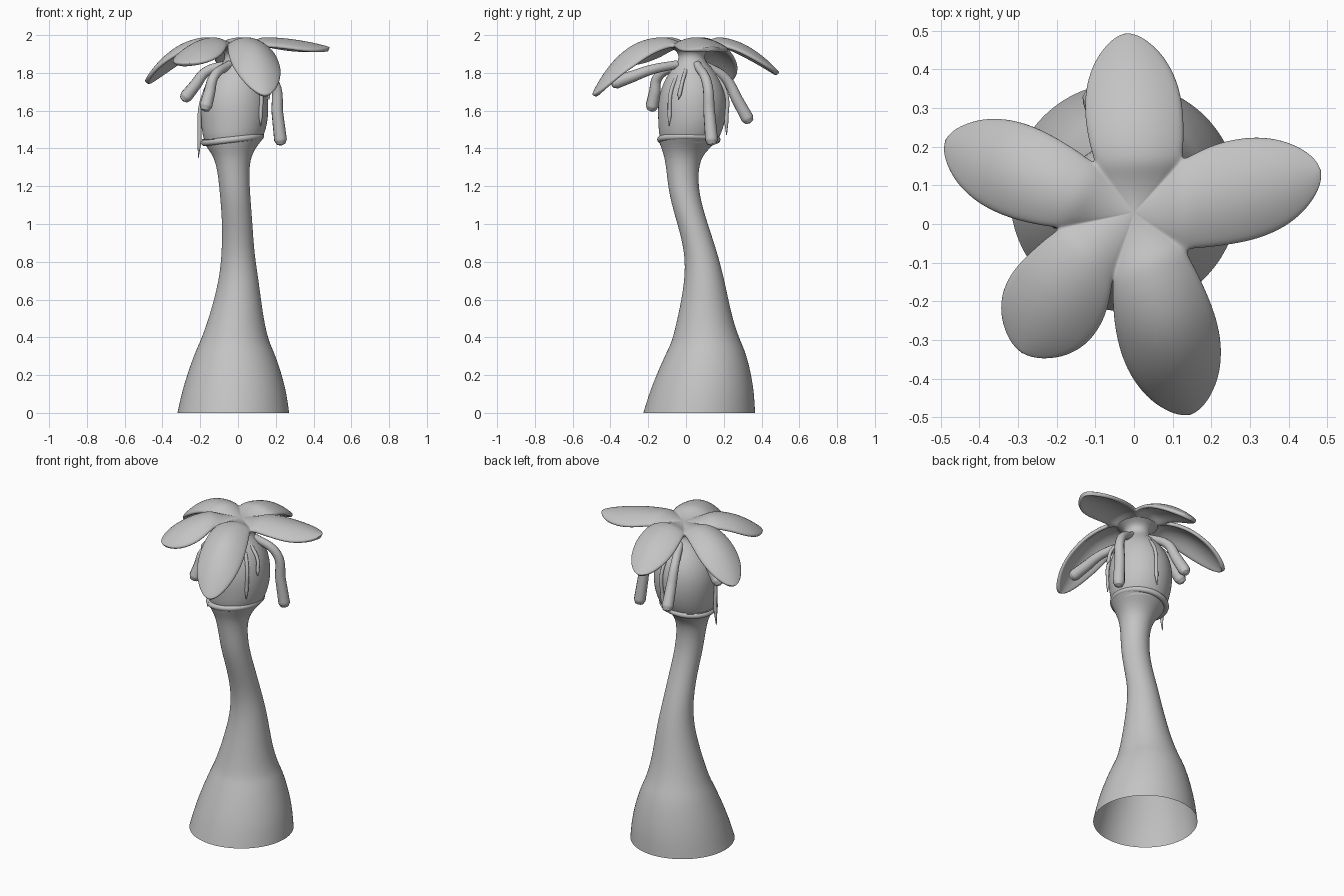
import bpy, bmesh, math
from mathutils import Vector

cube = bpy.data.objects.get("Cube")
if cube:
    bpy.data.objects.remove(cube)

grey = bpy.data.materials.new("plain_grey")
grey.use_nodes = True
colour = (0.55, 0.55, 0.55, 1)
grey.diffuse_color = colour
grey.node_tree.nodes["Principled BSDF"].inputs["Base Color"].default_value = colour


def finish(name, bm, thickness=0):
    """Turn a bmesh into a smooth subdivided object."""
    bmesh.ops.remove_doubles(bm, verts=bm.verts, dist=0.0005)
    bmesh.ops.recalc_face_normals(bm, faces=bm.faces)
    for face in bm.faces:
        face.smooth = True
    mesh = bpy.data.meshes.new(name)
    bm.to_mesh(mesh)
    bm.free()
    mesh.materials.append(grey)
    obj = bpy.data.objects.new(name, mesh)
    bpy.context.collection.objects.link(obj)
    if thickness:
        solid = obj.modifiers.new("thickness", 'SOLIDIFY')
        solid.thickness = thickness
        solid.offset = 0
    obj.modifiers.new("smooth", 'SUBSURF').levels = 2
    obj.modifiers["smooth"].render_levels = 2


def skin(bm, rows, closed=False):
    """Bridge equal rows of points with quads."""
    grid = [[bm.verts.new(p) for p in row] for row in rows]
    for a, b in zip(grid, grid[1:]):
        count = len(a)
        for i in range(count if closed else count - 1):
            j = (i + 1) % count
            bm.faces.new((a[i], a[j], b[j], b[i]))


def loft(name, rings, sides=28):
    """Stack of circles, each given as height, centre x, centre y, radius."""
    bm = bmesh.new()
    turns = [math.tau * i / sides for i in range(sides)]
    skin(bm, [[(x + r * math.cos(t), y + r * math.sin(t), z) for t in turns]
              for z, x, y, r in rings], True)
    finish(name, bm)


# Curved stem with a flared open foot
loft("stem", [
    (0, -.025, .07, .298), (.12, -.02, .085, .277), (.25, -.018, .1, .237),
    (.34, -.018, .107, .202), (.38, -.018, .107, .182), (.5, -.01, .1, .145),
    (.7, .005, .1, .105), (.85, 0, .08, .086), (1, -.003, .035, .08),
    (1.15, -.015, -.01, .08), (1.28, -.025, -.02, .083), (1.36, -.03, -.015, .1),
    (1.41, -.035, 0, .135), (1.45, -.03, .015, .162)])

# Bulb with a narrow neck opening under the flower
loft("bulb", [
    (1.43, -.03, .015, .145), (1.47, -.025, .02, .164), (1.54, -.02, .03, .178),
    (1.62, -.02, .033, .184), (1.7, -.018, .035, .174), (1.77, -.012, .035, .145),
    (1.82, -.005, .033, .108), (1.86, 0, .03, .074), (1.89, 0, .03, .068),
    (1.915, 0, .03, .08), (1.935, 0, .03, .115)])

# Tilted lip between stem and bulb
bpy.ops.mesh.primitive_torus_add(
    major_segments=48, minor_segments=12, major_radius=.151, minor_radius=.017,
    location=(-.028, .015, 1.447), rotation=(0, -.12, 0))
collar = bpy.context.object
collar.name = "collar"
collar.data.materials.append(grey)
bpy.ops.object.shade_smooth()

# Flower: five wedge-shaped petals welded along their shared edges
centre = Vector((0, .03, 1.945))
notches = [Vector((x, y, 1.942)) for x, y in
           ((.125, .165), (-.1, .155), (-.19, -.01), (-.055, -.14), (.13, -.065))]
# Each petal: tip, side fullness, edge droop, how late the blade bends down
petals = [((-.02, .49, 1.79), .06, .05, 2), ((-.485, .215, 1.74), .09, .06, 2.3),
          ((-.29, -.33, 1.84), .12, .06, 2), ((.145, -.49, 1.67), .1, .09, 2.6),
          ((.485, .14, 1.925), .07, .05, 2)]
across = [i / 4 for i in range(-4, 5)]
rise = .036
bm = bmesh.new()
for k, (tip, fullness, droop, bend) in enumerate(petals):
    a, b, tip = notches[k], notches[(k + 1) % 5], Vector(tip)
    middle, half = (a + b) / 2, (b - a) / 2
    length = tip - middle
    side = Vector((-length.y, length.x, 0)).normalized()
    rows = []
    # Inner bowl, from the flower centre out to the notches
    for s in (0, .25, .5, .75):
        rows.append([centre.lerp(middle, s) + half * s * u
                     + Vector((0, 0, rise * s * s * (1 - u * u))) for u in across])
    # Free blade, from the notches to the tip
    for s in (0, .1, .2, .35, .5, .65, .78, .88, .95, 1):
        width = (half.length + fullness * s) * (1 - s ** 2.5) ** .7
        reach = half.normalized().lerp(side, min(1, 3 * s)) * width
        ridge = rise + middle.z + (tip.z - middle.z - rise) * s ** bend
        fall = (rise + (droop - rise) * min(1, 2 * s)) * (1 - s ** 4)
        row = []
        for u in across:
            p = middle + length * s + reach * u
            p.z = ridge - fall * u * u
            row.append(p)
        rows.append(row)
    skin(bm, rows)
finish("flower", bm, .024)


def tendril(name, points, radii):
    """Round-ended tube through a few points."""
    curve = bpy.data.curves.new(name, 'CURVE')
    curve.dimensions = '3D'
    curve.bevel_depth = 1
    curve.bevel_resolution = 4
    curve.use_fill_caps = True
    spline = curve.splines.new('BEZIER')
    spline.resolution_u = 10
    spline.bezier_points.add(len(points) - 1)
    for bp, co, r in zip(spline.bezier_points, points, radii):
        bp.co = co
        bp.radius = r
        bp.handle_left_type = bp.handle_right_type = 'AUTO'
    curve.materials.append(grey)
    obj = bpy.data.objects.new(name, curve)
    bpy.context.collection.objects.link(obj)


# Thick drooping fingers, one under each petal: elbow and end
fingers = [((.19, .11, 1.75), (.225, .135, 1.445)),
           ((-.07, .21, 1.77), (-.1, .325, 1.56)),
           ((-.17, .06, 1.805), (-.275, .08, 1.675)),
           ((-.13, -.15, 1.775), (-.17, -.18, 1.625)),
           ((.09, -.19, 1.815), (.13, -.37, 1.75))]
for n, (elbow, end) in enumerate(fingers):
    elbow, end = Vector(elbow), Vector(end)
    root = Vector((elbow.x * .35, .03 + (elbow.y - .03) * .35, 1.845))
    last = end + (end - elbow).normalized() * .03
    near = end + (end - elbow).normalized() * .022
    tendril(f"finger_{n + 1}", [root, elbow, elbow.lerp(end, .55), end, near, last],
            [.022, .026, .031, .034, .024, .003])

# Thin pointed filaments lying against the bulb
filaments = [((-.19, 0, 1.66), (-.21, 0, 1.35)), ((.12, -.08, 1.7), (.12, -.09, 1.52)),
             ((.15, -.02, 1.75), (.165, -.04, 1.66)), ((.02, .21, 1.7), (.01, .215, 1.47))]
for n, (bend, end) in enumerate(filaments):
    bend, end = Vector(bend), Vector(end)
    root = Vector((bend.x * .5, .03 + (bend.y - .03) * .5, 1.83))
    tendril(f"filament_{n + 1}", [root, bend, bend.lerp(end, .7), end],
            [.01, .01, .011, .002])
